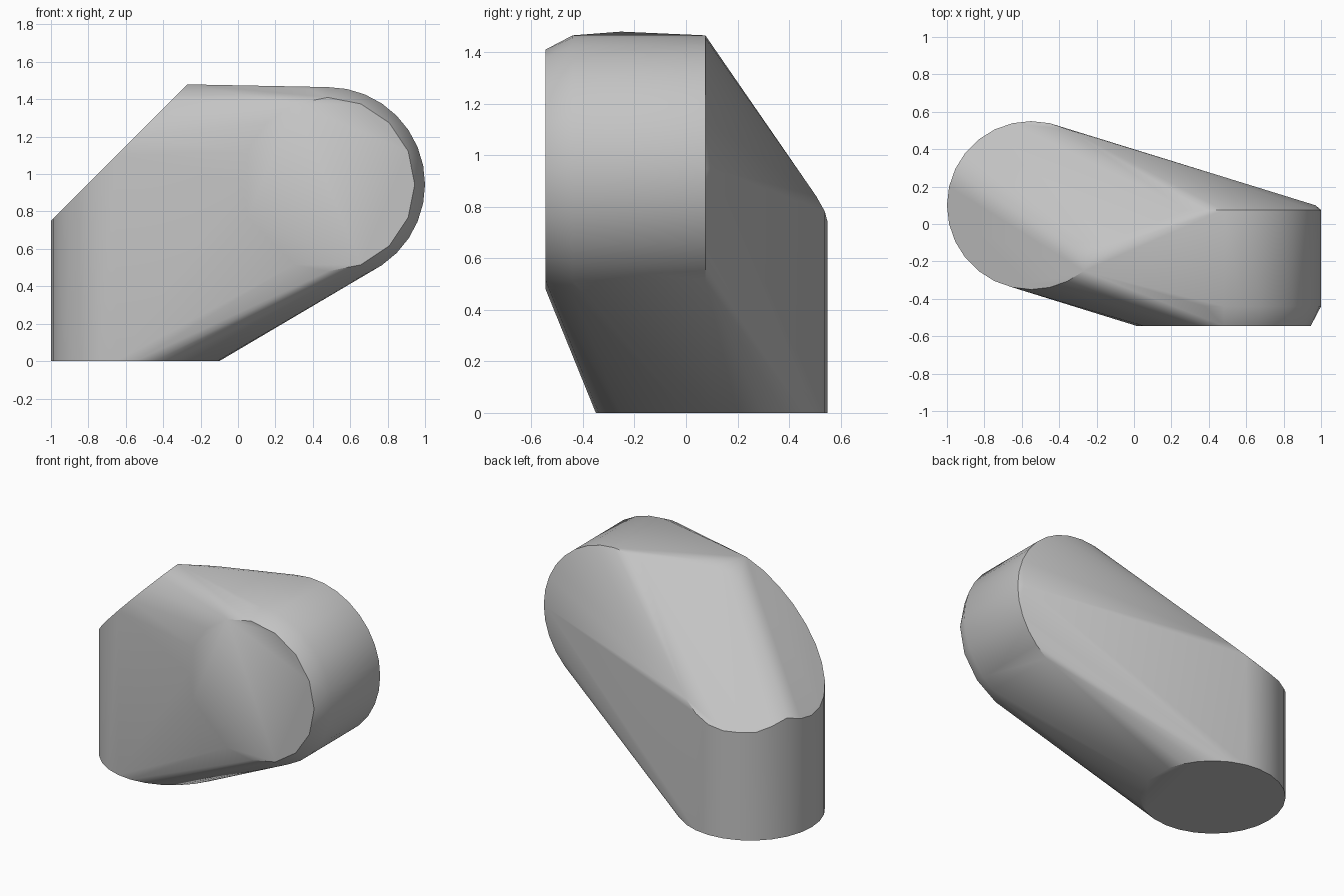
import bpy, bmesh
from math import sin, cos, pi, radians

if "Cube" in bpy.data.objects:
    bpy.data.objects.remove(bpy.data.objects["Cube"], do_unlink=True)

# Plain grey finish
grey = bpy.data.materials.new("light_grey")
grey.use_nodes = True
grey.diffuse_color = (0.55, 0.55, 0.55, 1)
grey.node_tree.nodes["Principled BSDF"].inputs["Base Color"].default_value = (0.55, 0.55, 0.55, 1)


def circle(radius, count):
    return [(radius * cos(2 * pi * i / count), radius * sin(2 * pi * i / count))
            for i in range(count)]


def slope_height(x, y):
    """Height of the top rim, under the left slope and the back slope."""
    back = 1.465 + 0.34 * (x - 0.45) - 0.805 * (y - 0.07)
    return max(0.72, min(x + 1.75, back))


points = []

# Upright stub with a sloping top rim
for dx, dy in circle(0.45, 28):
    x, y = dx - 0.55, dy + 0.10
    points += [(x, y, 0), (x, y, slope_height(x, y))]

# Horizontal drum with a bevelled front cap
for radius, y, count in ((0.52, 0.075, 32), (0.52, -0.44, 32), (0.465, -0.545, 16)):
    points += [(0.48 + a, y, 0.945 + b) for a, b in circle(radius, count)]
points.append((0.97, 0.10, 0.95))

# Rounded shoulder over the bend
for i in range(7):
    a = radians(45 + 45 * i / 6)
    x, z = 0.02 - 0.665 * cos(a), 0.8 + 0.665 * sin(a)
    points += [(x, -0.10, z), (x, -0.28, z - 0.01)]

# Wrap the sections in one skin
bm = bmesh.new()
for p in points:
    bm.verts.new(p)
result = bmesh.ops.convex_hull(bm, input=bm.verts)
loose = [v for v in bm.verts if not v.link_faces]
bmesh.ops.delete(bm, geom=loose, context="VERTS")
bmesh.ops.dissolve_limit(bm, angle_limit=radians(0.5), verts=bm.verts, edges=bm.edges)
bmesh.ops.recalc_face_normals(bm, faces=bm.faces)
mesh = bpy.data.meshes.new("elbow_body")
bm.to_mesh(mesh)
bm.free()
mesh.materials.append(grey)

body = bpy.data.objects.new("elbow_body", mesh)
bpy.context.collection.objects.link(body)
bpy.ops.object.select_all(action="DESELECT")
bpy.context.view_layer.objects.active = body
body.select_set(True)
bpy.ops.object.shade_smooth_by_angle(angle=radians(32))
